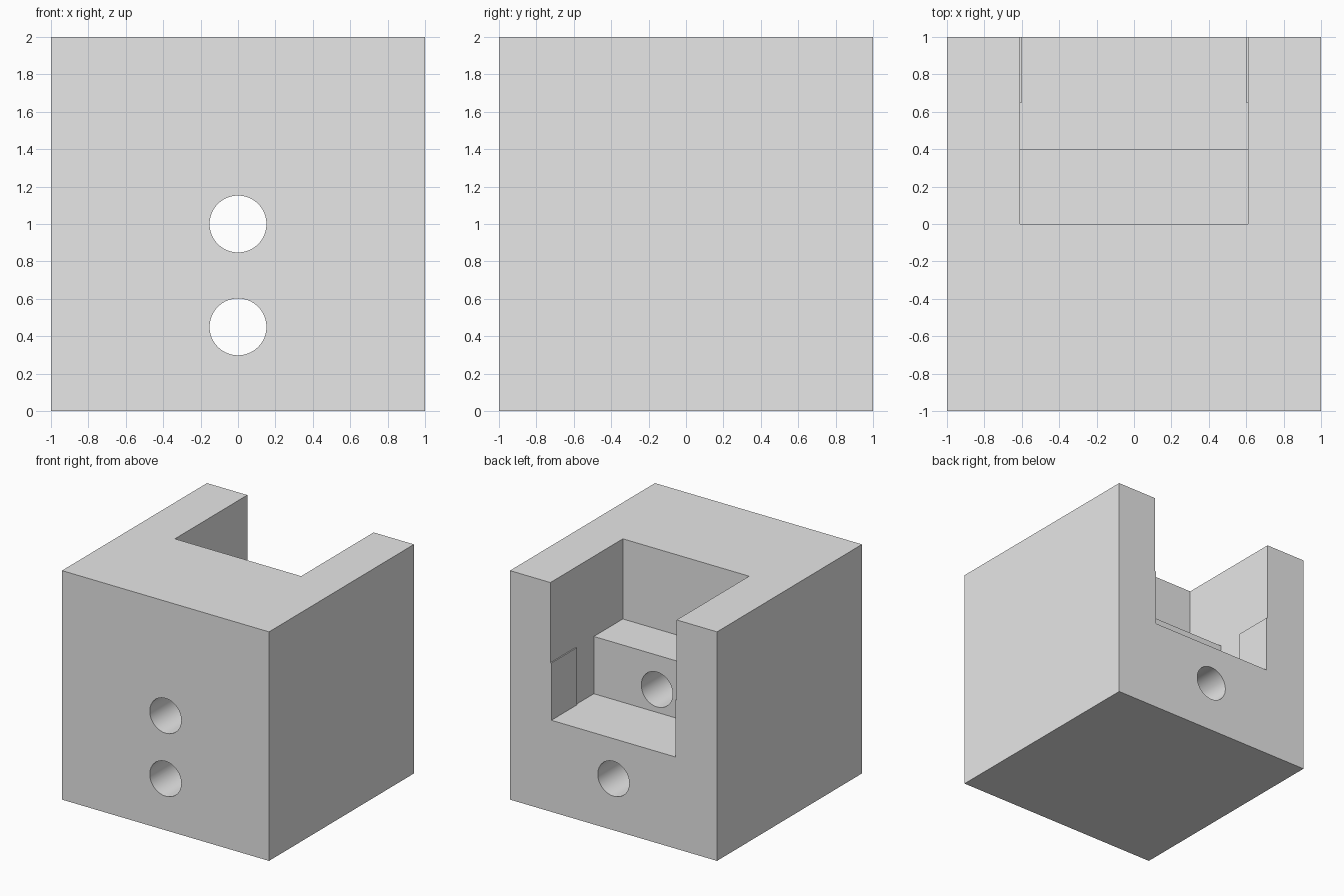
import bpy
import math

if "Cube" in bpy.data.objects:
    bpy.data.objects.remove(bpy.data.objects["Cube"], do_unlink=True)

GREY = (0.8, 0.8, 0.8, 1.0)
grey = bpy.data.materials.new("plain_grey")
grey.use_nodes = True
grey.diffuse_color = GREY
grey.node_tree.nodes["Principled BSDF"].inputs["Base Color"].default_value = GREY


def box(name, x, y, z):
    """Box spanning the given (low, high) pairs."""
    spans = (x, y, z)
    bpy.ops.mesh.primitive_cube_add(size=1, location=[(a + b) / 2 for a, b in spans])
    ob = bpy.context.object
    ob.name = name
    ob.scale = [b - a for a, b in spans]
    bpy.ops.object.transform_apply(location=True, rotation=True, scale=True)
    ob.data.materials.append(grey)
    return ob


def bore(name, radius, z):
    """Cylinder running front to back through the whole block."""
    bpy.ops.mesh.primitive_cylinder_add(vertices=96, radius=radius, depth=3,
                                        location=(0, 0, z),
                                        rotation=(math.pi / 2, 0, 0))
    ob = bpy.context.object
    ob.name = name
    bpy.ops.object.transform_apply(location=True, rotation=True, scale=True)
    ob.data.materials.append(grey)
    return ob


def cut(target, cutter):
    cutter.hide_render = True
    mod = target.modifiers.new(cutter.name, 'BOOLEAN')
    mod.operation = 'DIFFERENCE'
    mod.solver = 'EXACT'
    mod.object = cutter
    bpy.context.view_layer.objects.active = target
    bpy.ops.object.modifier_apply(modifier=mod.name)
    bpy.data.objects.remove(cutter, do_unlink=True)


# Main cube
block = box("block", (-1, 1), (-1, 1), (0, 2))

STEP, FLOOR = 1.3, 0.8      # heights of the inner step and pocket floor
WIDE, NARROW = 0.61, 0.60   # half widths of the pocket, and between its side pads

# Pocket open at the top and back, with a step and thin side pads left standing
cut(block, box("upper_pocket", (-WIDE, WIDE), (0, 1.2), (STEP, 2.2)))
cut(block, box("lower_pocket", (-WIDE, WIDE), (0.4, 0.65), (FLOOR, 1.5)))
cut(block, box("pad_gap", (-NARROW, NARROW), (0.5, 1.2), (FLOOR, 1.5)))

# Two round bores
for label, height in (("upper_bore", 1.0), ("lower_bore", 0.45)):
    cut(block, bore(label, 0.152, height))

# Smooth bores, sharp corners
bpy.ops.object.select_all(action='DESELECT')
block.select_set(True)
bpy.context.view_layer.objects.active = block
bpy.ops.object.shade_smooth_by_angle(angle=math.radians(30))
